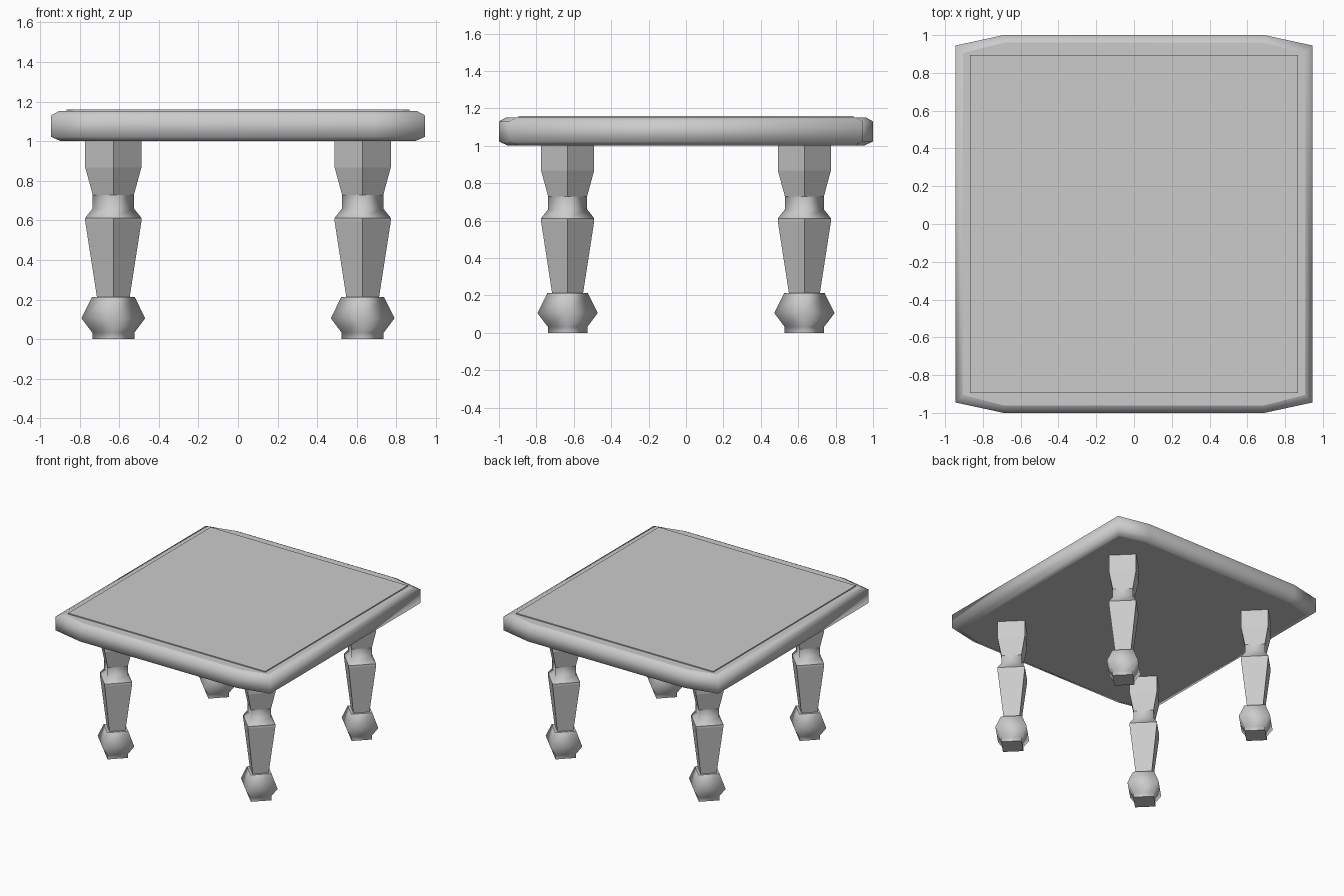
import bpy, bmesh

if "Cube" in bpy.data.objects:
    bpy.data.objects.remove(bpy.data.objects["Cube"])

def loft(name, rings, smooth):
    """Skin stacked rings of points; smooth[i] says whether band i is smooth shaded."""
    bm = bmesh.new()
    loops = [[bm.verts.new(p) for p in ring] for ring in rings]
    n = len(loops[0])
    for i in range(len(loops) - 1):
        a, b = loops[i], loops[i + 1]
        for k in range(n):
            j = (k + 1) % n
            f = bm.faces.new((a[k], a[j], b[j], b[k]))
            f.smooth = smooth[i]
    bm.faces.new(loops[0][::-1])
    bm.faces.new(loops[-1])
    bmesh.ops.recalc_face_normals(bm, faces=bm.faces)
    mesh = bpy.data.meshes.new(name)
    bm.to_mesh(mesh)
    bm.free()
    obj = bpy.data.objects.new(name, mesh)
    bpy.context.collection.objects.link(obj)
    return obj

# Table top: bowed front and back edges, rounded rim
def outline(inset, z):
    x, y, bow_x, bow_y = 0.945 - inset, 0.945 - inset, 0.69, 1.0 - inset
    return [(x, -y, z), (x, y, z), (bow_x, bow_y, z), (-bow_x, bow_y, z),
            (-x, y, z), (-x, -y, z), (-bow_x, -bow_y, z), (bow_x, -bow_y, z)]

loft("table_top",
     [outline(0.05, 1.0), outline(0.0, 1.022), outline(0.0, 1.13), outline(0.04, 1.152)],
     [True, True, True])

# Thin raised panel on the top
def rect(x, y, z):
    return [(x, -y, z), (x, y, z), (-x, y, z), (-x, -y, z)]

loft("top_panel", [rect(0.867, 0.895, 1.14), rect(0.867, 0.895, 1.16)], [False])

# Legs: four-sided turned profile (radius, height, band above is smooth)
PROFILE = [(0.106, 0.0, True), (0.106, 0.032, True), (0.161, 0.105, True),
           (0.108, 0.213, False), (0.083, 0.213, False), (0.142, 0.595, False),
           (0.142, 0.612, True), (0.104, 0.66, True), (0.104, 0.728, False),
           (0.142, 0.868, False), (0.142, 1.0, False)]

def diamond(cx, cy, r, z):
    return [(cx + r, cy, z), (cx, cy + r, z), (cx - r, cy, z), (cx, cy - r, z)]

for side, cx in (("left", -0.63), ("right", 0.63)):
    for end, cy in (("front", -0.633), ("back", 0.633)):
        loft(f"{end}_{side}_leg",
             [diamond(cx, cy, r, z) for r, z, _ in PROFILE],
             [s for _, _, s in PROFILE])
